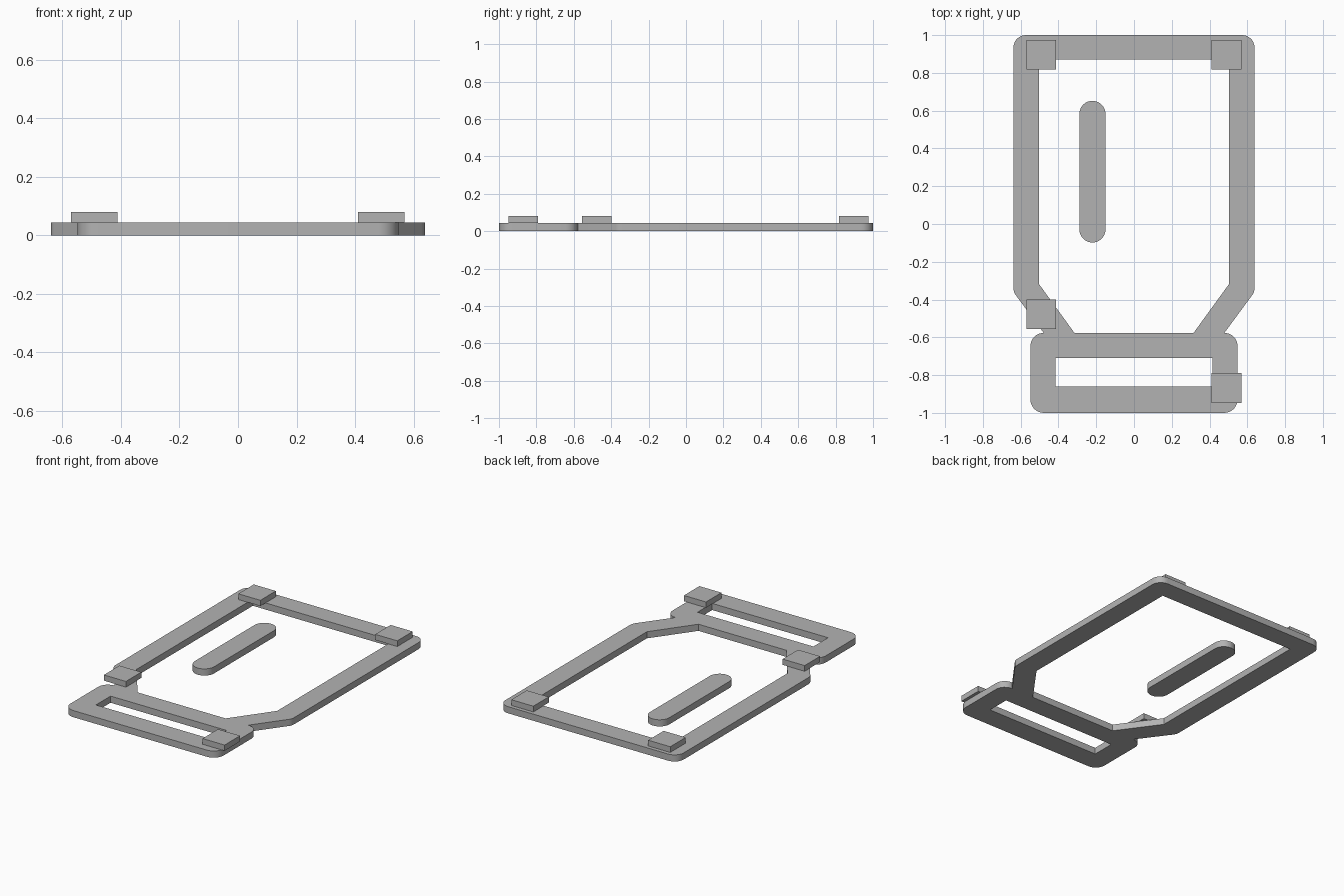
import bpy
import math
from mathutils import Vector

if "Cube" in bpy.data.objects:
    bpy.data.objects.remove(bpy.data.objects["Cube"], do_unlink=True)

THICK = 0.043      # height of the frame and the slot bar
PAD_TOP = 0.08     # top of the raised pads

grey = bpy.data.materials.new("plain grey")
grey.use_nodes = True
grey.diffuse_color = (0.45, 0.45, 0.45, 1)
grey.node_tree.nodes["Principled BSDF"].inputs["Base Color"].default_value = (0.45, 0.45, 0.45, 1)


def rounded(corners, steps=8):
    """Turn (x, y, radius) corners into an outline with arc fillets."""
    out = []
    n = len(corners)
    for i, (x, y, r) in enumerate(corners):
        p = Vector((x, y))
        if r == 0:
            out.append(p)
            continue
        a = (Vector(corners[i - 1][:2]) - p).normalized()
        b = (Vector(corners[(i + 1) % n][:2]) - p).normalized()
        half = a.angle(b) / 2
        centre = p + (a + b).normalized() * (r / math.sin(half))
        start = p + a * (r / math.tan(half)) - centre
        end = p + b * (r / math.tan(half)) - centre
        sweep = end.angle_signed(start)
        for k in range(steps + 1):
            t = sweep * k / steps
            c, s = math.cos(t), math.sin(t)
            out.append(centre + Vector((start.x * c - start.y * s, start.x * s + start.y * c)))
    return out


def mirrored(right_side):
    """Close a right-hand outline with its mirror image across x = 0."""
    return right_side + [(-x, y, r) for x, y, r in reversed(right_side)]


def slab(name, loops, z0, z1):
    """Flat plate from an outer outline and optional hole outlines."""
    curve = bpy.data.curves.new(name, "CURVE")
    curve.dimensions = "2D"
    curve.fill_mode = "BOTH"
    curve.extrude = (z1 - z0) / 2
    for loop in loops:
        spline = curve.splines.new("POLY")
        spline.points.add(len(loop) - 1)
        for point, p in zip(spline.points, loop):
            point.co = (p[0], p[1], 0, 1)
        spline.use_cyclic_u = True
    obj = bpy.data.objects.new(name, curve)
    bpy.context.collection.objects.link(obj)
    obj.location.z = (z0 + z1) / 2
    bpy.ops.object.select_all(action="DESELECT")
    obj.select_set(True)
    bpy.context.view_layer.objects.active = obj
    bpy.ops.object.convert(target="MESH")
    obj = bpy.context.object
    obj.data.materials.clear()
    obj.data.materials.append(grey)
    bpy.ops.object.shade_smooth_by_angle(angle=math.radians(30))
    return obj


# Frame: large body outline running into the lower strap bar, with two openings
outline = mirrored([
    (0.548, -1, 0.07), (0.548, -0.577, 0.068), (0.478, -0.577, 0),
    (0.638, -0.36, 0.06), (0.638, 1, 0.065),
])
body_opening = mirrored([
    (0.315, -0.577, 0), (0.503, -0.318, 0), (0.503, 0.87, 0),
])
strap_opening = mirrored([(0.415, -0.86, 0), (0.415, -0.71, 0)])
slab("frame", [rounded(outline), rounded(body_opening), rounded(strap_opening)], 0, THICK)

# Loose bar with round ends inside the body opening
R = 0.069
bar = [(-0.22 + sx * R, y, R * 0.999) for sx, y in
       ((1, -0.098), (1, 0.652), (-1, 0.652), (-1, -0.098))]
slab("slot_bar", [rounded(bar, 12)], 0, THICK)

# Raised square pads
H = 0.079
pads = {
    "back_right_pad": (-0.491, 0.896), "back_left_pad": (0.489, 0.896),
    "middle_right_pad": (-0.491, -0.478), "front_left_pad": (0.489, -0.869),
}
for name, (x, y) in pads.items():
    square = [(x - H, y - H), (x + H, y - H), (x + H, y + H), (x - H, y + H)]
    slab(name, [square], THICK, PAD_TOP)
